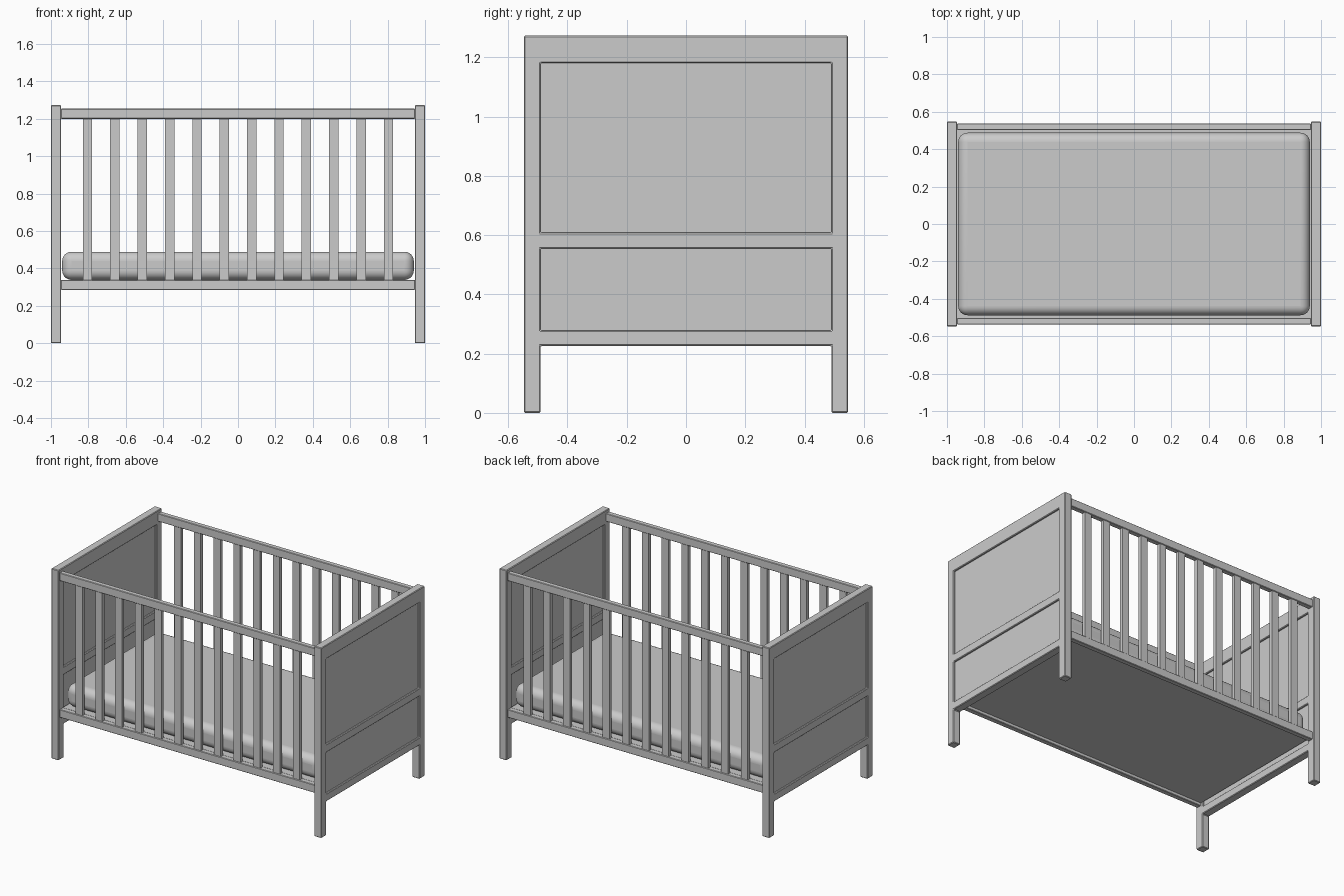
import bpy, bmesh
from mathutils import Matrix

cube = bpy.data.objects.get("Cube")
if cube:
    bpy.data.objects.remove(cube, do_unlink=True)

grey = bpy.data.materials.new("painted_grey")
grey.use_nodes = True
GREY = (0.6, 0.6, 0.6, 1)
grey.diffuse_color = GREY
grey.node_tree.nodes["Principled BSDF"].inputs["Base Color"].default_value = GREY


def add_object(name, bm, bevel=0, segments=1):
    mesh = bpy.data.meshes.new(name)
    bm.to_mesh(mesh)
    bm.free()
    obj = bpy.data.objects.new(name, mesh)
    bpy.context.collection.objects.link(obj)
    mesh.materials.append(grey)
    if bevel:
        add_bevel(obj, bevel, segments)
    return obj


def add_bevel(obj, width, segments):
    mod = obj.modifiers.new("Bevel", 'BEVEL')
    mod.width, mod.segments = width, segments
    mod.limit_method = 'ANGLE'


def box(name, x, y, z, bevel=0, segments=1):
    """Box spanning the (min, max) pairs on each axis."""
    bm = bmesh.new()
    spans = (x, y, z)
    centre = [(a + b) / 2 for a, b in spans]
    size = [b - a for a, b in spans]
    bmesh.ops.create_cube(bm, size=1, matrix=Matrix.Translation(centre) @ Matrix.Diagonal((*size, 1)))
    return add_object(name, bm, bevel, segments)


POST = 0.054          # frame thickness
INNER = 1 - POST      # inside face of the end frames

# End frames: one grid sheet with the panel openings left out, thickened
ys = [-0.547, -0.491, 0.491, 0.547]
zs = [0, 0.226, 0.278, 0.554, 0.608, 1.181, 1.273]
for side, s in (("left", 1), ("right", -1)):
    bm = bmesh.new()
    for row in range(len(zs) - 1):
        for col in range(3):
            if col == 1 and row % 2 == 0:
                continue
            corners = [(col, row), (col + 1, row), (col + 1, row + 1), (col, row + 1)]
            bm.faces.new([bm.verts.new((s * (1 - POST / 2), ys[c], zs[r])) for c, r in corners])
    bmesh.ops.remove_doubles(bm, verts=bm.verts, dist=0.0001)
    bmesh.ops.recalc_face_normals(bm, faces=bm.faces)
    frame = add_object(side + "_end_frame", bm)
    thick = frame.modifiers.new("Thickness", 'SOLIDIFY')
    thick.thickness, thick.offset = POST, 0
    add_bevel(frame, 0.004, 1)

    # Recessed panels
    px = sorted((s * (INNER + 0.012), s * (1 - 0.012)))
    box(side + "_upper_panel", px, (-0.495, 0.495), (0.604, 1.185))
    box(side + "_lower_panel", px, (-0.495, 0.495), (0.274, 0.558))

# Side rails and slats
for side, s in (("front", -1), ("back", 1)):
    rail_y = sorted((s * 0.503, s * 0.537))
    slat_y = sorted((s * 0.508, s * 0.532))
    box(side + "_top_rail", (-INNER, INNER), rail_y, (1.2, 1.254), 0.003)
    box(side + "_bottom_rail", (-INNER, INNER), rail_y, (0.285, 0.339), 0.003)
    for i in range(12):
        x = (i - 5.5) * 0.1463
        box(f"{side}_slat_{i + 1}", (x - 0.025, x + 0.025), slat_y, (0.335, 1.205))

# Base board and mattress
box("base_board", (-INNER, INNER), (-0.504, 0.504), (0.305, 0.339))
mattress = box("mattress", (-0.94, 0.94), (-0.488, 0.488), (0.339, 0.489), 0.05, 8)
bpy.context.view_layer.objects.active = mattress
mattress.select_set(True)
bpy.ops.object.shade_smooth_by_angle()
